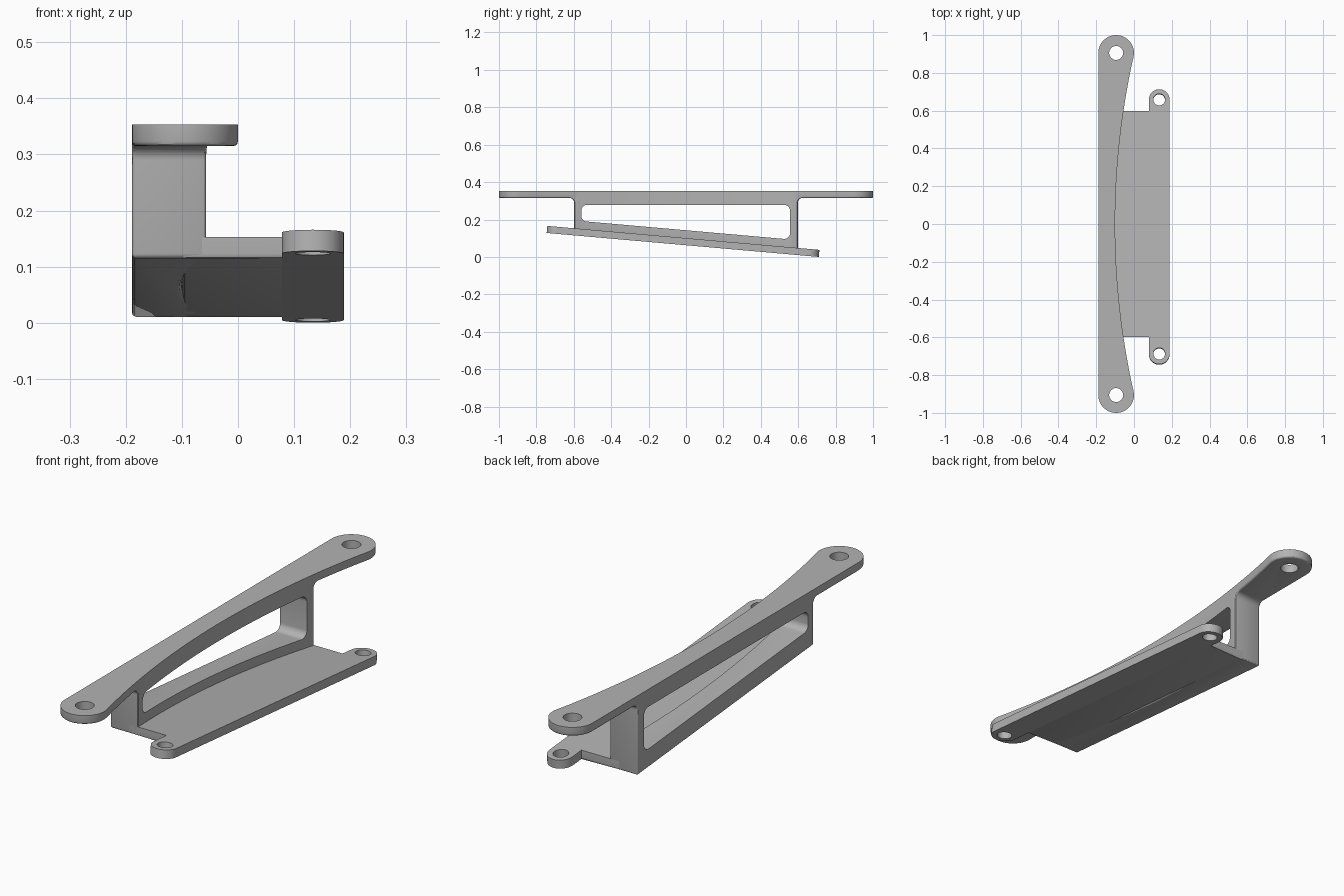
import bpy
import bmesh
import math
from mathutils import Vector

if "Cube" in bpy.data.objects:
    bpy.data.objects.remove(bpy.data.objects["Cube"])

SLOPE, BASE = 0.088, 0.0625      # tilt and mid height of the lower plate
THICK = 0.038                    # plate thickness
TOP, FLANGE = 0.353, 0.315       # upper flange top and underside
END = 0.598                      # half length of the web and plate

grey = bpy.data.materials.new("matte grey")
grey.use_nodes = True
grey.diffuse_color = (0.45, 0.45, 0.45, 1)
grey.node_tree.nodes["Principled BSDF"].inputs["Base Color"].default_value = grey.diffuse_color


def tilt(y, lift=0.0):
    return BASE - SLOPE * y + lift


def arc(cx, cy, r, start, end, n=24):
    angles = [math.radians(start + (end - start) * i / n) for i in range(n + 1)]
    return [(cx + r * math.cos(a), cy + r * math.sin(a)) for a in angles]


def rounded(corners, n=6):
    """Polygon from (a, b, radius) corners with arcs at each non-zero radius."""
    out = []
    for i, (a, b, r) in enumerate(corners):
        p = Vector((a, b))
        if r == 0:
            out.append((a, b))
            continue
        u = (Vector(corners[i - 1][:2]) - p).normalized()
        v = (Vector(corners[(i + 1) % len(corners)][:2]) - p).normalized()
        half = u.angle(v) / 2
        centre = p + (u + v).normalized() * r / math.sin(half)
        s = p + u * r / math.tan(half) - centre
        e = p + v * r / math.tan(half) - centre
        for k in range(n + 1):
            out.append(tuple(centre + s.lerp(e, k / n).normalized() * r))
    return out


def prism(name, outline, low, high, place):
    """Extrude an outline between two levels; place() maps it into space."""
    bm = bmesh.new()
    rings = [[bm.verts.new(place(a, b, h)) for a, b in outline] for h in (low, high)]
    bm.faces.new(rings[0])
    bm.faces.new(rings[1])
    n = len(outline)
    for i in range(n):
        j = (i + 1) % n
        bm.faces.new((rings[0][i], rings[0][j], rings[1][j], rings[1][i]))
    bmesh.ops.recalc_face_normals(bm, faces=bm.faces)
    mesh = bpy.data.meshes.new(name)
    bm.to_mesh(mesh)
    bm.free()
    mesh.materials.append(grey)
    obj = bpy.data.objects.new(name, mesh)
    bpy.context.collection.objects.link(obj)
    return obj


def combine(obj, tool, operation):
    mod = obj.modifiers.new("cut", "BOOLEAN")
    mod.operation, mod.object, mod.solver = operation, tool, "EXACT"
    bpy.context.view_layer.objects.active = obj
    bpy.ops.object.modifier_apply(modifier=mod.name)
    bpy.data.objects.remove(tool)


def drill(obj, x, y, z, radius, angle=0.0):
    bpy.ops.mesh.primitive_cylinder_add(vertices=40, radius=radius, depth=0.2,
                                        location=(x, y, z), rotation=(angle, 0, 0))
    combine(obj, bpy.context.object, "DIFFERENCE")


def soften(obj, rule, width=0.008):
    """Round the convex sharp edges that satisfy the rule."""
    bm = bmesh.new()
    bm.from_mesh(obj.data)
    edges = [e for e in bm.edges if len(e.link_faces) == 2
             and e.calc_face_angle_signed() > 0.7 and all(rule(v.co) for v in e.verts)]
    bmesh.ops.bevel(bm, geom=edges, offset=width, segments=3, profile=0.5,
                    affect="EDGES", clamp_overlap=True)
    bm.to_mesh(obj.data)
    bm.free()


def finish(obj):
    bpy.ops.object.select_all(action="DESELECT")
    obj.select_set(True)
    bpy.context.view_layer.objects.active = obj
    bpy.ops.object.shade_smooth_by_angle(angle=math.radians(30))


def along_x(y, z, x):
    return (x, y, z)


def upright(x, y, z):
    return (x, y, z)


# Upper flange and web: plan outline with one bowed side and round ends
CX, CY, R = -0.0945, 0.9055, 0.0945
reach, n = 0.886, 28
bow = [(-0.1 + y * y / 8.1, y) for y in (reach * (2 * i / n - 1) for i in range(1, n))]
plan = bow + arc(CX, CY, R, -12, 180) + arc(CX, -CY, R, 180, 372)
frame = prism("bridge_frame", plan, -0.2, TOP, upright)

# Side profile of flange, legs and sloping underside
side = rounded([(-1.1, FLANGE, 0), (-END, FLANGE, 0.025), (-END, tilt(-END), 0),
                (END, tilt(END), 0), (END, FLANGE, 0.025), (1.1, FLANGE, 0),
                (1.1, 0.5, 0), (-1.1, 0.5, 0)])
combine(frame, prism("side_profile", side, -0.5, 0.5, along_x), "INTERSECT")
soften(frame, lambda co: co.z < TOP - 0.01)

# Window through the web
window = rounded([(-0.56, tilt(-0.56, 0.08), 0.03), (0.556, tilt(0.556, 0.08), 0.03),
                  (0.556, 0.278, 0.03), (-0.56, 0.278, 0.03)])
combine(frame, prism("window_cutter", window, -0.5, 0.5, along_x), "DIFFERENCE")
for sign in (-1, 1):
    drill(frame, CX, sign * CY, TOP, 0.037)
finish(frame)


# Tilted lower plate with a round lug at each end
def tilted(x, y, h):
    if abs(y) > END + 0.01 and h > 0:
        y += SLOPE * THICK
    return (x, y, tilt(y, h))


LX, LR, FRONT, BACK = 0.1335, 0.055, -0.69, 0.655
outline = ([(-0.1, -END), (LX - LR, -END)] + arc(LX, FRONT, LR, 180, 360)
           + arc(LX, BACK, LR, 0, 180) + [(LX - LR, END), (-0.1, END)])
plate = prism("mounting_plate", outline, 0, THICK, tilted)
soften(plate, lambda co: abs(abs(co.y) - END) < 0.002 and co.z < tilt(co.y, 0.01))
for y in (FRONT, BACK):
    drill(plate, LX, y + 0.002, tilt(y, THICK / 2), 0.031, -math.atan(SLOPE))
finish(plate)
